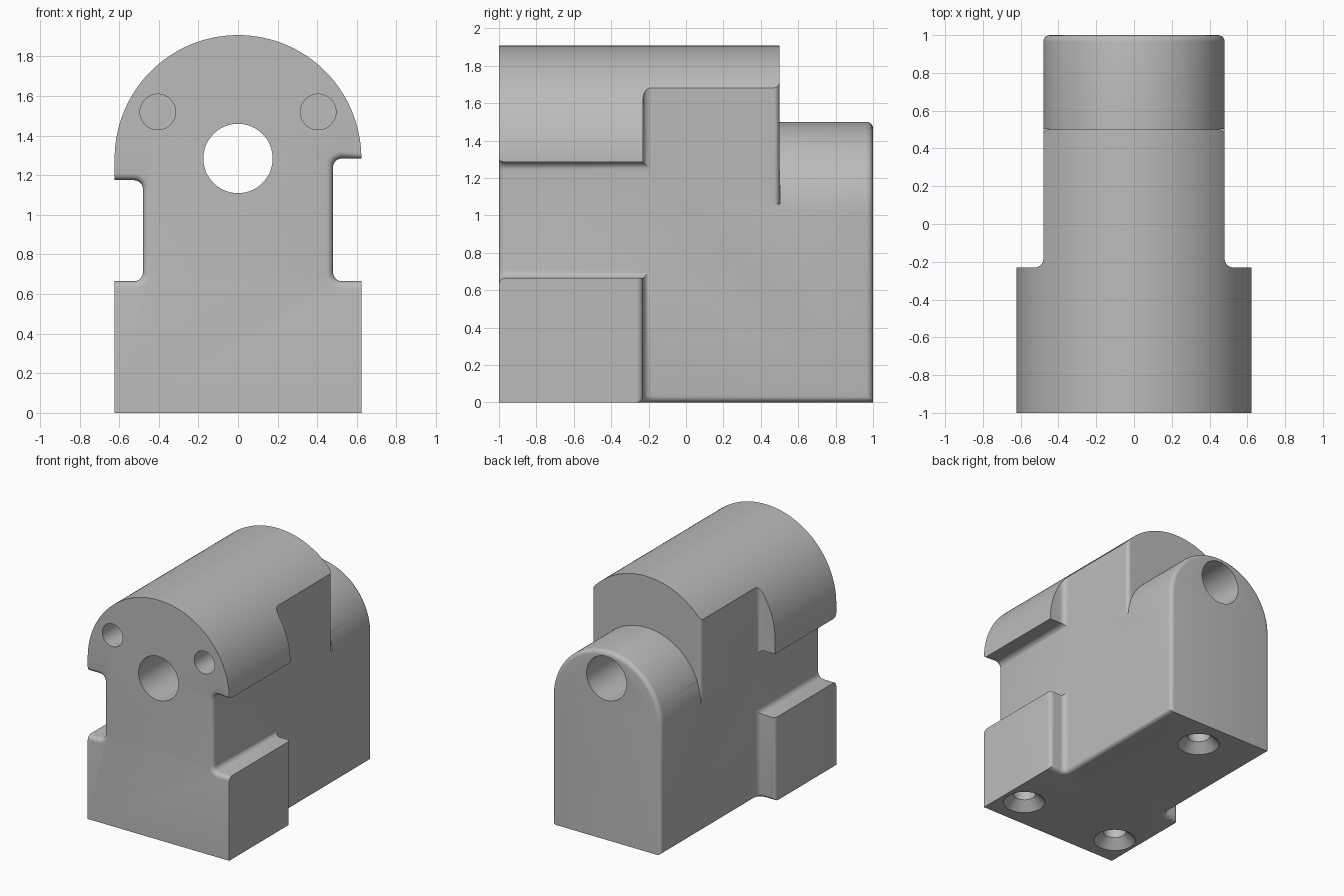
import bpy, bmesh
from math import sin, cos, radians
from mathutils import Matrix

cube = bpy.data.objects.get("Cube")
if cube:
    bpy.data.objects.remove(cube, do_unlink=True)

HALF, NECK = 0.623, 0.48      # half widths of the wide and narrow parts
AXIS_Z, BACK_Z = 1.285, 1.02  # arch centres
TAB_Y, STEP_Y = -0.23, 0.5    # end of side tabs, start of low rear part
TAB_Z = 0.665
R = 0.045                     # fillet radius

grey = bpy.data.materials.new("plain_grey")
grey.use_nodes = True
colour = (0.5, 0.5, 0.5, 1)
grey.diffuse_color = colour
grey.node_tree.nodes["Principled BSDF"].inputs["Base Color"].default_value = colour


def arc(cx, cy, r, a, b, n=8):
    angles = [radians(a + (b - a) * i / n) for i in range(n + 1)]
    return [(cx + r * cos(t), cy + r * sin(t)) for t in angles]


def finish(bm, name):
    bmesh.ops.recalc_face_normals(bm, faces=bm.faces)
    mesh = bpy.data.meshes.new(name)
    bm.to_mesh(mesh)
    bm.free()
    mesh.materials.append(grey)
    obj = bpy.data.objects.new(name, mesh)
    bpy.context.collection.objects.link(obj)
    return obj


def prism(name, pts, axis, a, b, side=1):
    """Extrude an xz profile along y, or an xy profile along z."""
    place = (lambda u, v, t: (side * u, t, v)) if axis == "y" else (lambda u, v, t: (side * u, v, t))
    bm = bmesh.new()
    low = [bm.verts.new(place(u, v, a)) for u, v in pts]
    high = [bm.verts.new(place(u, v, b)) for u, v in pts]
    bm.faces.new(low)
    bm.faces.new(high[::-1])
    for i in range(len(pts)):
        j = (i + 1) % len(pts)
        bm.faces.new((low[i], low[j], high[j], high[i]))
    return finish(bm, name)


def cone(name, x, y, r1, r2, z1, z2):
    bm = bmesh.new()
    bmesh.ops.create_cone(bm, cap_ends=True, segments=48, radius1=r1, radius2=r2, depth=z2 - z1,
                          matrix=Matrix.Translation((x, y, (z1 + z2) / 2)))
    return finish(bm, name)


def cut(obj, cutter):
    cutter.hide_render = True
    mod = obj.modifiers.new("cut", "BOOLEAN")
    mod.operation, mod.solver, mod.object = "DIFFERENCE", "EXACT", cutter
    bpy.context.view_layer.objects.active = obj
    bpy.ops.object.modifier_apply(modifier=mod.name)
    bpy.data.objects.remove(cutter, do_unlink=True)


# Arched block
body = prism("bearing_block", [(-HALF, 0), (HALF, 0)] + arc(0, AXIS_Z, HALF, 0, 180, 96), "y", -1, 1)

# Low arched rear part
cut(body, prism("rear_cutter", arc(0, BACK_Z, NECK, 180, 0, 72)
                + [(0.9, BACK_Z), (0.9, 2.2), (-0.9, 2.2), (-0.9, BACK_Z)], "y", STEP_Y, 1.2))

for side, top in ((1, AXIS_Z), (-1, 1.175)):
    # Narrow sides behind the tabs
    cut(body, prism("side_cutter", [(NECK, 1.2)] + arc(NECK + R, TAB_Y + R, R, 180, 270)
                    + [(0.9, TAB_Y), (0.9, 1.2)], "z", -0.2, 2.2, side))
    # Side notch between lower tab and upper lobe
    cut(body, prism("notch_cutter", [(0.9, TAB_Z)] + arc(NECK + R, TAB_Z + R, R, 270, 180)
                    + arc(NECK + R, top - R, R, 180, 90) + [(0.9, top)], "y", -1.2, TAB_Y + R, side))
    # Rounded upright corner at the step
    c = 0.03
    cut(body, prism("corner_cutter", arc(NECK - c, STEP_Y - c, c, 0, 90)
                    + [(NECK - c, STEP_Y + 0.002), (NECK + 0.002, STEP_Y + 0.002), (NECK + 0.002, STEP_Y - c)],
                    "z", 1.06, 2.2, side))

# Rounded outer edges
bm = bmesh.new()
bm.from_mesh(body.data)
bmesh.ops.remove_doubles(bm, verts=bm.verts, dist=0.0002)
bmesh.ops.dissolve_limit(bm, angle_limit=radians(0.2), verts=bm.verts, edges=bm.edges)


def rounded(edge):
    if edge.calc_face_angle(0) < radians(20):
        return False
    pts = [v.co for v in edge.verts]
    near = lambda test: all(test(p) for p in pts)
    if near(lambda p: p.y > 0.999):
        return not near(lambda p: p.z < 0.001)
    if near(lambda p: p.z < 0.001):
        return near(lambda p: p.y > TAB_Y - 0.001)
    if near(lambda p: p.y < -0.999):
        top = AXIS_Z if pts[0].x > 0 else 1.175
        return near(lambda p: TAB_Z - 0.001 < p.z < top + 0.001) and not near(lambda p: abs(p.x) > 0.6)
    return near(lambda p: abs(p.y - TAB_Y) < 0.001 and abs(p.x) > 0.6 and p.z < TAB_Z + 0.001)


bmesh.ops.bevel(bm, geom=[e for e in bm.edges if rounded(e)], offset=0.035, offset_type="OFFSET",
                segments=5, profile=0.5, affect="EDGES", clamp_overlap=False)
bm.to_mesh(body.data)
bm.free()

# Main bore and two blind front holes
cut(body, prism("bore_cutter", arc(0, AXIS_Z, 0.175, 0, 355, 71), "y", -1.2, 1.2))
for x in (-0.405, 0.405):
    cut(body, prism("front_hole_cutter", arc(x, 1.52, 0.09, 0, 352.5, 47), "y", -1.2, -0.5))

# Countersunk screw holes underneath
for x, y in ((-0.44, -0.75), (0.44, -0.75), (0, 0.75)):
    cut(body, cone("screw_cutter", x, y, 0.085, 0.085, -0.1, 0.45))
    cut(body, cone("countersink_cutter", x, y, 0.165, 0.085, -0.01, 0.07))

bpy.ops.object.select_all(action="DESELECT")
body.select_set(True)
bpy.context.view_layer.objects.active = body
bpy.ops.object.shade_smooth_by_angle(angle=radians(30))
